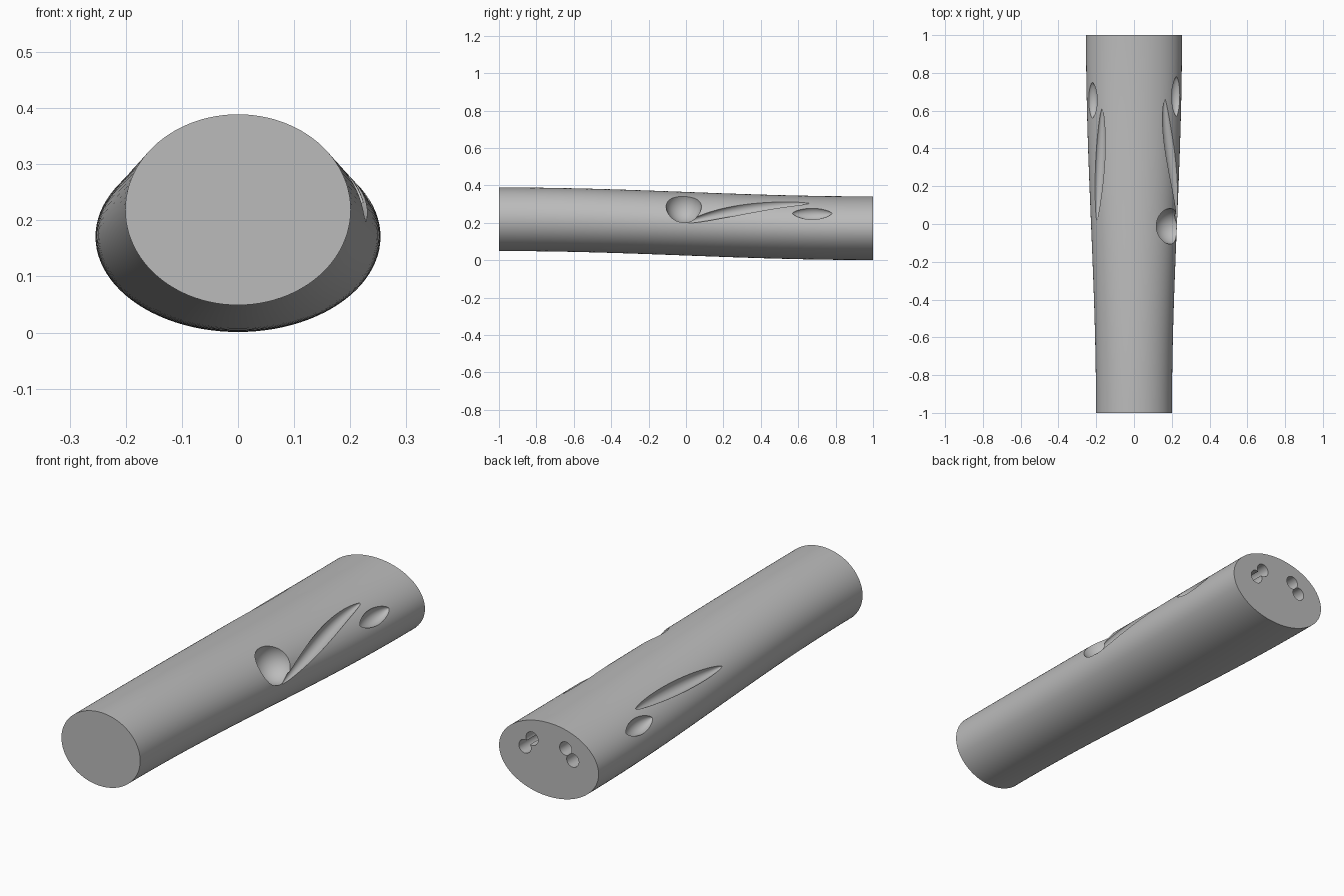
import bpy
import bmesh
from math import sin, cos, pi, sqrt, radians

cube = bpy.data.objects.get("Cube")
if cube:
    bpy.data.objects.remove(cube, do_unlink=True)

grey = bpy.data.materials.new("plain_grey")
grey.use_nodes = True
grey.diffuse_color = (0.5, 0.5, 0.5, 1)
grey.node_tree.nodes["Principled BSDF"].inputs["Base Color"].default_value = (0.5, 0.5, 0.5, 1)


def link(name, bm):
    bmesh.ops.recalc_face_normals(bm, faces=bm.faces)
    mesh = bpy.data.meshes.new(name)
    bm.to_mesh(mesh)
    bm.free()
    mesh.materials.append(grey)
    obj = bpy.data.objects.new(name, mesh)
    bpy.context.collection.objects.link(obj)
    return obj


def loft(name, rings, sides):
    """Skin ellipses given as (y, centre x, centre z, radius x, radius z)."""
    bm = bmesh.new()
    loops = []
    for y, cx, cz, rx, rz in rings:
        angles = [2 * pi * i / sides for i in range(sides)]
        loops.append([bm.verts.new((cx + rx * cos(a), y, cz + rz * sin(a))) for a in angles])
    for a, b in zip(loops, loops[1:]):
        for i in range(sides):
            j = (i + 1) % sides
            bm.faces.new((a[i], a[j], b[j], b[i]))
    bm.faces.new(loops[0])
    bm.faces.new(loops[-1])
    return link(name, bm)


def section(y):
    """Body centre height and half width at y."""
    s = sin(pi * y / 2)
    return 0.195 - 0.024 * s, 0.2275 + 0.0265 * s


HEIGHT = 0.17


def surface_x(y, z):
    cz, rx = section(y)
    return rx * sqrt(max(0, 1 - ((z - cz) / HEIGHT) ** 2))


def groove(name, side, y0, y1, z0, z1, radius, steps=24):
    """Scooped channel that follows the body's side."""
    rings = []
    for i in range(steps + 1):
        t = i / steps
        y = y0 + (y1 - y0) * t
        z = z0 + (z1 - z0) * (1 - (1 - t) ** 2)
        r = max(0.002, radius * sin(pi * t) ** 0.6)
        rings.append((y, side * surface_x(y, z), z, r, r))
    return loft(name, rings, 24)


# Tapered oval handle
rings = []
for i in range(33):
    y = -1 + i / 16
    cz, rx = section(y)
    rings.append((y, 0, cz, rx, HEIGHT))
handle = loft("handle", rings, 96)

cutters = []

# Rounded saddle across the top
bm = bmesh.new()
bmesh.ops.create_cone(bm, cap_ends=True, segments=96, radius1=0.13, radius2=0.13, depth=1)
for v in bm.verts:
    x, y, z = v.co
    v.co = (z, y + 0.02, x + 0.464)
cutters.append(link("saddle_cutter", bm))

# Ball-shaped thumb hollow on one side
bm = bmesh.new()
bmesh.ops.create_uvsphere(bm, u_segments=48, v_segments=24, radius=0.095)
bmesh.ops.translate(bm, vec=(0.2, -0.012, 0.293), verts=bm.verts)
cutters.append(link("thumb_cutter", bm))

# Long finger grooves and short dimples
cutters += [
    groove("left_groove_cutter", 1, 0.0, 0.66, 0.2, 0.303, 0.034),
    groove("right_groove_cutter", -1, 0.02, 0.61, 0.28, 0.3, 0.031),
    groove("left_dimple_cutter", 1, 0.57, 0.78, 0.25, 0.25, 0.037),
    groove("right_dimple_cutter", -1, 0.56, 0.75, 0.255, 0.255, 0.037),
]

# Paired holes in the back end
for side in (-1, 1):
    for x, z in ((0.086, 0.245), (0.122, 0.2)):
        hole = [(y, side * x, z, 0.031, 0.031) for y in (0.7, 1.1)]
        cutters.append(loft("hole_cutter", hole, 32))

# Cut everything out of the handle
for cutter in cutters:
    cutter.hide_render = True
    mod = handle.modifiers.new(cutter.name, 'BOOLEAN')
    mod.operation = 'DIFFERENCE'
    mod.solver = 'EXACT'
    mod.object = cutter
bpy.context.view_layer.update()
depsgraph = bpy.context.evaluated_depsgraph_get()
result = bpy.data.meshes.new_from_object(handle.evaluated_get(depsgraph))
handle.modifiers.clear()
handle.data = result
handle.data.materials.clear()
handle.data.materials.append(grey)
for poly in handle.data.polygons:
    poly.material_index = 0
for cutter in cutters:
    bpy.data.objects.remove(cutter, do_unlink=True)

bpy.ops.object.select_all(action='DESELECT')
handle.select_set(True)
bpy.context.view_layer.objects.active = handle
bpy.ops.object.shade_smooth_by_angle(angle=radians(30))
